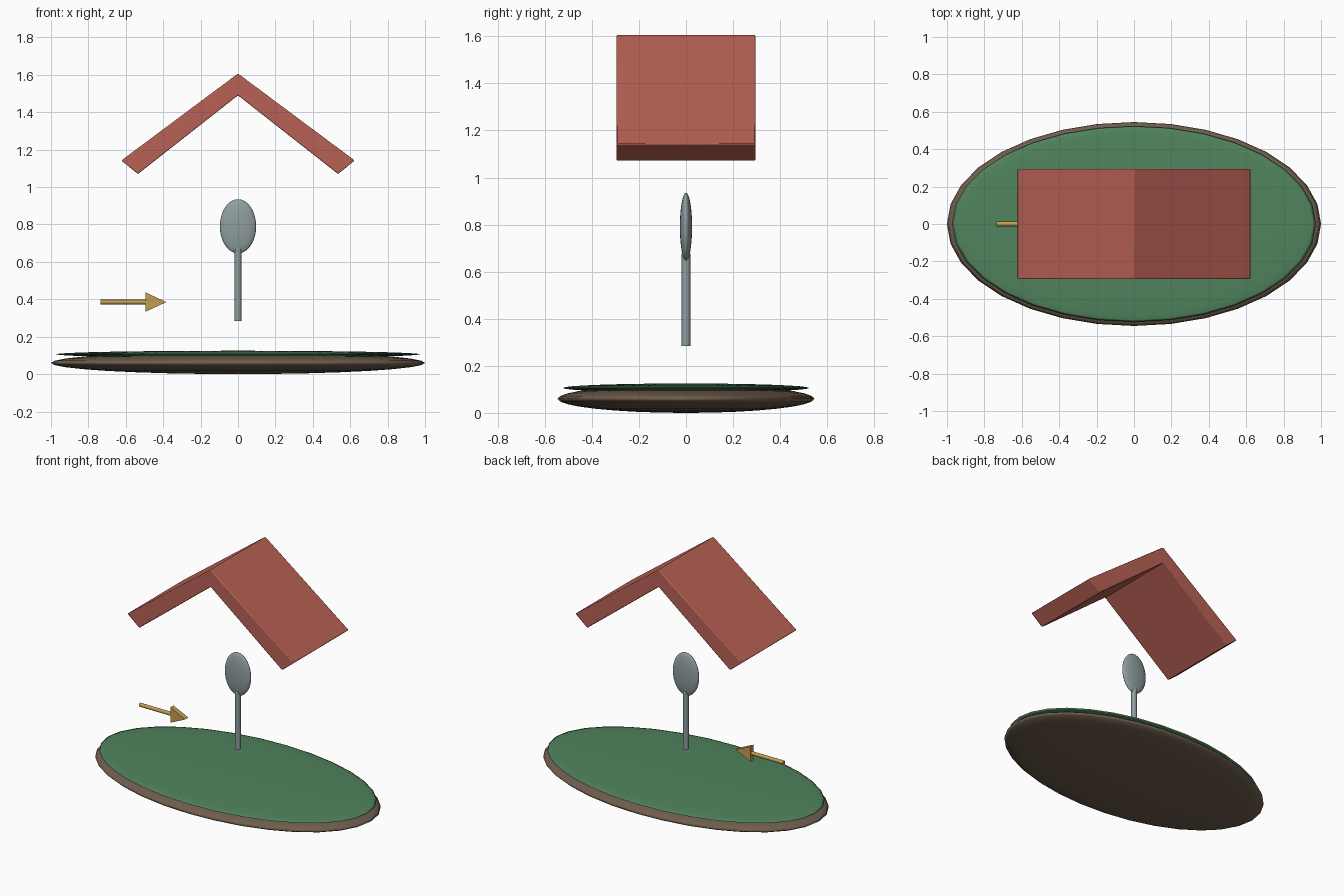
import bpy, bmesh, math

if "Cube" in bpy.data.objects:
    bpy.data.objects.remove(bpy.data.objects["Cube"])


def material(name, rgb):
    m = bpy.data.materials.new(name)
    m.diffuse_color = (*rgb, 1)
    m.use_nodes = True
    m.node_tree.nodes["Principled BSDF"].inputs["Base Color"].default_value = m.diffuse_color
    return m


brown = material("earth_brown", (0.16, 0.11, 0.075))
green = material("grass_green", (0.08, 0.23, 0.11))
red = material("roof_red", (0.48, 0.12, 0.09))
grey = material("metal_grey", (0.28, 0.34, 0.35))
gold = material("arrow_gold", (0.55, 0.34, 0.08))


def finish(ob, name, mat, angle=40):
    ob.name = name
    ob.data.materials.append(mat)
    bpy.ops.object.select_all(action='DESELECT')
    bpy.context.view_layer.objects.active = ob
    ob.select_set(True)
    bpy.ops.object.shade_smooth_by_angle(angle=math.radians(angle))
    return ob


def ellipsoid(name, loc, radii, mat):
    bpy.ops.mesh.primitive_uv_sphere_add(segments=32, ring_count=16, radius=1, location=loc)
    ob = bpy.context.object
    ob.scale = radii
    bpy.ops.object.transform_apply(location=False, rotation=False, scale=True)
    return finish(ob, name, mat, 180)


def rod(name, loc, radius, length, mat, rot=(0, 0, 0)):
    bpy.ops.mesh.primitive_cylinder_add(vertices=20, radius=radius, depth=length,
                                        location=loc, rotation=rot)
    return finish(bpy.context.object, name, mat)


def extrude_profile(name, points, half_depth, mat, bevel):
    # x/z outline extruded symmetrically along y
    bm = bmesh.new()
    face = bm.faces.new([bm.verts.new((x, -half_depth, z)) for x, z in points])
    new = bmesh.ops.extrude_face_region(bm, geom=[face])["geom"]
    bmesh.ops.translate(bm, vec=(0, 2 * half_depth, 0),
                        verts=[v for v in new if isinstance(v, bmesh.types.BMVert)])
    bmesh.ops.recalc_face_normals(bm, faces=bm.faces)
    mesh = bpy.data.meshes.new(name)
    bm.to_mesh(mesh)
    bm.free()
    ob = bpy.data.objects.new(name, mesh)
    bpy.context.collection.objects.link(ob)
    finish(ob, name, mat)
    if bevel:
        mod = ob.modifiers.new("soft_edges", 'BEVEL')
        mod.width = bevel
        mod.segments = 2
    return ob


# Ground: flattened earth disc with a thinner grass disc on top
ellipsoid("earth_base", (0, 0, 0.06), (1.0, 0.545, 0.06), brown)
ellipsoid("grass_top", (0, 0, 0.106), (0.973, 0.523, 0.019), green)

# Floating spoon
ellipsoid("spoon_bowl", (0, 0, 0.79), (0.097, 0.026, 0.145), grey)
rod("spoon_handle", (0, 0, 0.481), 0.0185, 0.392, grey)

# Gable roof: chevron outline
right = [(0.535, 1.07), (0.624, 1.142)]
roof = [(0, 1.49)] + right + [(0, 1.607)] + [(-x, z) for x, z in reversed(right)]
extrude_profile("roof", roof, 0.295, red, 0.005)

# Arrow pointing towards the spoon
rod("arrow_shaft", (-0.61, 0, 0.385), 0.0125, 0.25, gold, (0, math.pi / 2, 0))
extrude_profile("arrow_head", [(-0.495, 0.333), (-0.383, 0.385), (-0.495, 0.437)],
                0.017, gold, 0)
